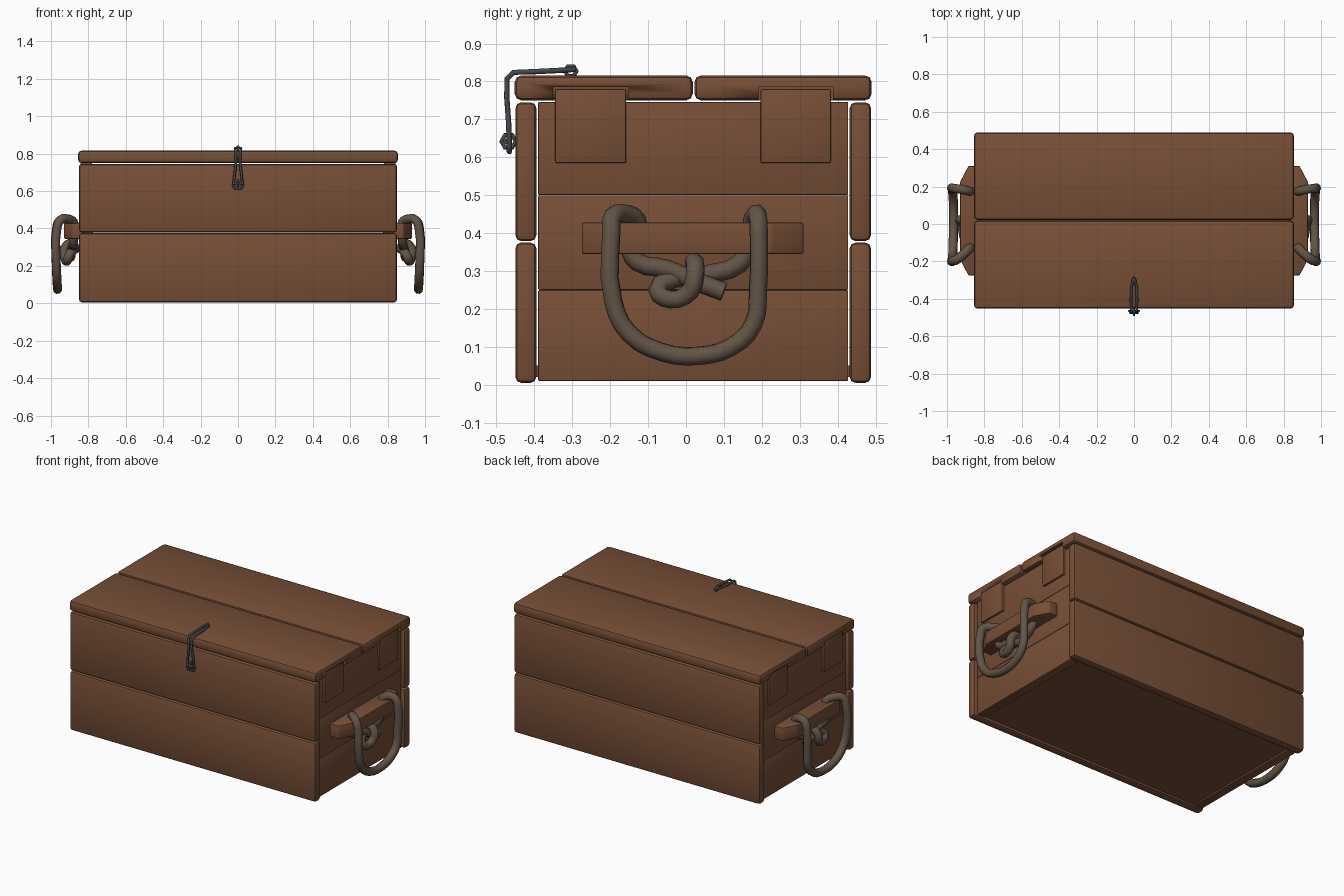
import bpy, bmesh, math
from mathutils import Vector

if "Cube" in bpy.data.objects:
    bpy.data.objects.remove(bpy.data.objects["Cube"])


def material(name, rgb):
    m = bpy.data.materials.new(name)
    m.diffuse_color = (*rgb, 1)
    m.use_nodes = True
    m.node_tree.nodes["Principled BSDF"].inputs["Base Color"].default_value = m.diffuse_color
    return m


WOOD = material("brown wood", (0.185, 0.078, 0.038))
ROPE = material("hemp rope", (0.125, 0.09, 0.062))
IRON = material("dark iron", (0.06, 0.064, 0.068))


def finish(ob, angle=35):
    bpy.ops.object.select_all(action='DESELECT')
    ob.select_set(True)
    bpy.context.view_layer.objects.active = ob
    bpy.ops.object.shade_smooth_by_angle(angle=math.radians(angle))


def prism(name, outline, z0, z1, mat=WOOD, bevel=0.015):
    """Extrude an xy outline from z0 to z1, with softly rounded edges."""
    bm = bmesh.new()
    face = bm.faces.new([bm.verts.new((x, y, z0)) for x, y in outline])
    ext = bmesh.ops.extrude_face_region(bm, geom=[face])
    for v in ext["geom"]:
        if isinstance(v, bmesh.types.BMVert):
            v.co.z = z1
    bmesh.ops.recalc_face_normals(bm, faces=bm.faces)
    if bevel:
        bmesh.ops.bevel(bm, geom=bm.edges[:], offset=bevel, segments=2,
                        profile=0.5, affect='EDGES')
    me = bpy.data.meshes.new(name)
    bm.to_mesh(me)
    bm.free()
    me.materials.append(mat)
    ob = bpy.data.objects.new(name, me)
    bpy.context.collection.objects.link(ob)
    finish(ob)
    return ob


def board(name, x, y, z, bevel=0.015):
    return prism(name, [(x[0], y[0]), (x[1], y[0]), (x[1], y[1]), (x[0], y[1])],
                 z[0], z[1], WOOD, bevel)


def cord(name, pts, radius, mat, closed=False, smooth=True):
    """Round cord through the given points."""
    cu = bpy.data.curves.new(name, 'CURVE')
    cu.dimensions = '3D'
    cu.bevel_depth = radius
    cu.bevel_resolution = 2
    cu.resolution_u = 3
    cu.use_fill_caps = True
    if smooth:
        s = cu.splines.new('BEZIER')
        s.bezier_points.add(len(pts) - 1)
        for b, p in zip(s.bezier_points, pts):
            b.co = p
            b.handle_left_type = b.handle_right_type = 'AUTO'
    else:
        s = cu.splines.new('POLY')
        s.points.add(len(pts) - 1)
        for b, p in zip(s.points, pts):
            b.co = (*p, 1)
    s.use_cyclic_u = closed
    cu.materials.append(mat)
    ob = bpy.data.objects.new(name, cu)
    bpy.context.collection.objects.link(ob)
    bpy.ops.object.select_all(action='DESELECT')
    ob.select_set(True)
    bpy.context.view_layer.objects.active = ob
    bpy.ops.object.convert(target='MESH')
    finish(bpy.context.object, 60)


# Front and back walls, two planks each
for side, y in (("front", (-0.45, -0.395)), ("back", (0.432, 0.488))):
    for level, z in (("lower", (0.005, 0.375)), ("upper", (0.379, 0.745))):
        board(f"{side}_{level}_plank", (-0.85, 0.85), y, z)

# Floor, set slightly above the bottom rim
board("floor", (-0.8, 0.8), (-0.4, 0.435), (0.02, 0.05), 0)

# Lid, two planks, notched at the ends for the wall tongues
TONGUES = ((-0.345, -0.158), (0.197, 0.382))
lid = [board("lid_front_plank", (-0.855, 0.855), (-0.452, 0.018), (0.75, 0.816), 0.018),
       board("lid_back_plank", (-0.855, 0.855), (0.022, 0.49), (0.75, 0.816), 0.018)]
for plank, (a, b) in zip(lid, TONGUES):
    for s in (-1, 1):
        xs = sorted((s * 0.79, s * 0.9))
        cutter = board("notch_cutter", xs, (a - 0.006, b + 0.006), (0.70, 0.785), 0)
        cutter.hide_render = True
        cutter.hide_viewport = True
        mod = plank.modifiers.new("notch", 'BOOLEAN')
        mod.operation = 'DIFFERENCE'
        mod.solver = 'EXACT'
        mod.object = cutter

# Rope handle: loop hanging in front of the bar, ends knotted beneath it
LOOP = [(0.875, -0.13, 0.38), (0.88, -0.13, 0.435), (0.91, -0.16, 0.45),
        (0.95, -0.192, 0.445), (0.968, -0.197, 0.4), (0.972, -0.192, 0.22),
        (0.968, -0.15, 0.135), (0.966, -0.06, 0.085), (0.965, 0.03, 0.076),
        (0.966, 0.12, 0.1), (0.97, 0.178, 0.16), (0.972, 0.19, 0.25),
        (0.97, 0.192, 0.4), (0.955, 0.19, 0.44), (0.91, 0.183, 0.45),
        (0.88, 0.175, 0.43), (0.875, 0.172, 0.38)]
LEFT_END = [(0.878, -0.15, 0.36), (0.88, -0.13, 0.325), (0.885, -0.05, 0.305),
            (0.89, 0.02, 0.275), (0.895, 0.1, 0.245)]
RIGHT_END = [(0.878, 0.165, 0.36), (0.88, 0.14, 0.318), (0.87, 0.06, 0.292),
             (0.885, -0.03, 0.28), (0.905, -0.075, 0.25), (0.915, -0.04, 0.225),
             (0.925, 0.01, 0.245), (0.93, 0.022, 0.28), (0.91, 0.025, 0.315),
             (0.875, 0.02, 0.325)]

# End walls, tongues, grip bars and rope handles on both sides
for name, s in (("right", 1), ("left", -1)):
    for i, z in enumerate(((0.01, 0.2495), (0.2505, 0.4995), (0.5005, 0.746))):
        board(f"{name}_end_plank_{i + 1}", sorted((s * 0.775, s * 0.83)),
              (-0.39, 0.428), z, 0.003)
    for i, y in enumerate(TONGUES):
        board(f"{name}_tongue_{i + 1}", sorted((s * 0.78, s * 0.842)), y,
              (0.585, 0.78), 0.004)
    bar = [(0.82, -0.275), (0.885, -0.275), (0.93, -0.19), (0.93, 0.225),
           (0.885, 0.31), (0.82, 0.31)]
    prism(f"{name}_grip_bar", [(s * x, y) for x, y in bar], 0.345, 0.428, WOOD, 0.006)
    for part, path in (("rope_loop", LOOP), ("rope_knot_tail", LEFT_END),
                       ("rope_knot_wrap", RIGHT_END)):
        cord(f"{name}_{part}", [(s * x, y, z) for x, y, z in path], 0.025, ROPE)

# Iron latch: long bent wire loop folded over the lid edge
half = [(0.006, -0.295, 0.832), (0.014, -0.34, 0.829), (0.016, -0.4, 0.826),
        (0.015, -0.455, 0.824), (0.012, -0.472, 0.808), (0.01, -0.473, 0.76),
        (0.018, -0.468, 0.69), (0.025, -0.466, 0.63), (0.018, -0.466, 0.614)]
cord("latch_wire", half + [(-x, y, z) for x, y, z in reversed(half)],
     0.007, IRON, closed=True, smooth=False)


def ring(name, centre, r, axis):
    c = Vector(centre)
    pts = []
    for i in range(6):
        t = i * math.pi / 3
        u, v = r * math.cos(t), r * math.sin(t)
        pts.append(c + Vector((0, u, v) if axis == 'x' else (u, v, 0)))
    cord(name, pts, 0.006, IRON, closed=True, smooth=False)


# Staples holding the latch on the lid and the front
ring("lid_staple", (0, -0.304, 0.827), 0.015, 'x')
ring("front_staple", (0, -0.468, 0.642), 0.019, 'x')
cord("latch_peg", [(-0.025, -0.472, 0.642), (0.025, -0.472, 0.642)], 0.008, IRON, smooth=False)
